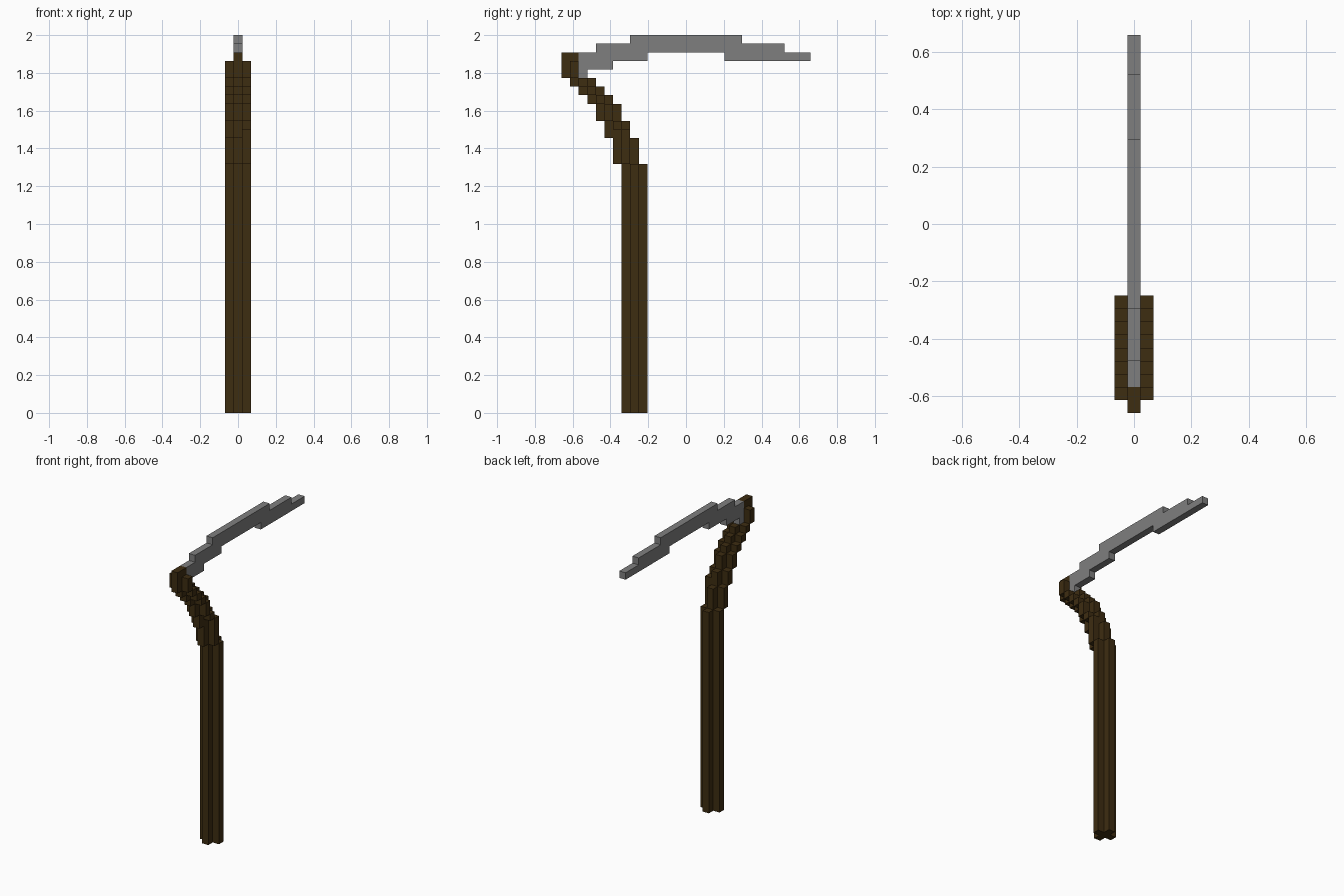
import bpy, bmesh

if "Cube" in bpy.data.objects:
    bpy.data.objects.remove(bpy.data.objects["Cube"])

U = 2 / 44          # one block
HALF = 14.5         # blocks from front edge to centre


def material(name, rgb):
    m = bpy.data.materials.new(name)
    m.diffuse_color = (*rgb, 1)
    m.use_nodes = True
    m.node_tree.nodes["Principled BSDF"].inputs["Base Color"].default_value = m.diffuse_color
    return m


WOOD = material("dark_wood", (0.048, 0.026, 0.0056))
STEEL = material("grey_steel", (0.212, 0.212, 0.212))


def plate(name, outline, x0, x1, mat):
    """Extrude a (y, z) outline in block units from x0 to x1."""
    bm = bmesh.new()
    verts = [bm.verts.new((x0 * U, (y - HALF) * U, z * U)) for y, z in outline]
    face = bm.faces.new(verts)
    ext = bmesh.ops.extrude_face_region(bm, geom=[face])
    moved = [g for g in ext["geom"] if isinstance(g, bmesh.types.BMVert)]
    bmesh.ops.translate(bm, verts=moved, vec=((x1 - x0) * U, 0, 0))
    bmesh.ops.recalc_face_normals(bm, faces=bm.faces)
    mesh = bpy.data.meshes.new(name)
    bm.to_mesh(mesh)
    bm.free()
    mesh.materials.append(mat)
    ob = bpy.data.objects.new(name, mesh)
    bpy.context.collection.objects.link(ob)
    return ob


def rect(y0, y1, z0, z1):
    return [(y0, z0), (y1, z0), (y1, z1), (y0, z1)]


# Handle core: stepped silhouette from rows of (front, back, bottom, top)
rows = [(7, 10, 0, 29), (6, 9, 29, 32), (5, 8, 32, 34), (4, 7, 34, 36),
        (3, 6, 36, 37), (2, 5, 37, 38), (1, 4, 38, 39), (0, 2, 39, 42)]
back = [p for f, b, z0, z1 in rows for p in ((b, z0), (b, z1))]
front = [p for f, b, z0, z1 in reversed(rows) for p in ((f, z1), (f, z0))]
plate("handle_core", back + front, -0.5, 0.5, WOOD)

# Handle ribs: one block column on each side, following the bend
for side, x0, x1, split in (("left", -1.5, -0.5, 32), ("right", 0.5, 1.5, 33)):
    ribs = [(8, 0, 29), (7, 29, split), (6, split, 34), (5, 34, 36),
            (4, 36, 37), (3, 37, 38), (2, 38, 39), (1, 39, 41)]
    for n, (y, z0, z1) in enumerate(ribs):
        plate(f"handle_rib_{side}_{n}", rect(y, y + 1, z0, z1), x0, x1, WOOD)

# Curved blade: stepped arch
plate("blade", [
    (2, 39), (3, 39), (3, 40), (6, 40), (6, 41), (10, 41), (10, 42),
    (19, 42), (19, 41), (29, 41), (29, 42), (26, 42), (26, 43), (21, 43),
    (21, 44), (8, 44), (8, 43), (4, 43), (4, 42), (2, 42)],
    -0.5, 0.5, STEEL)
